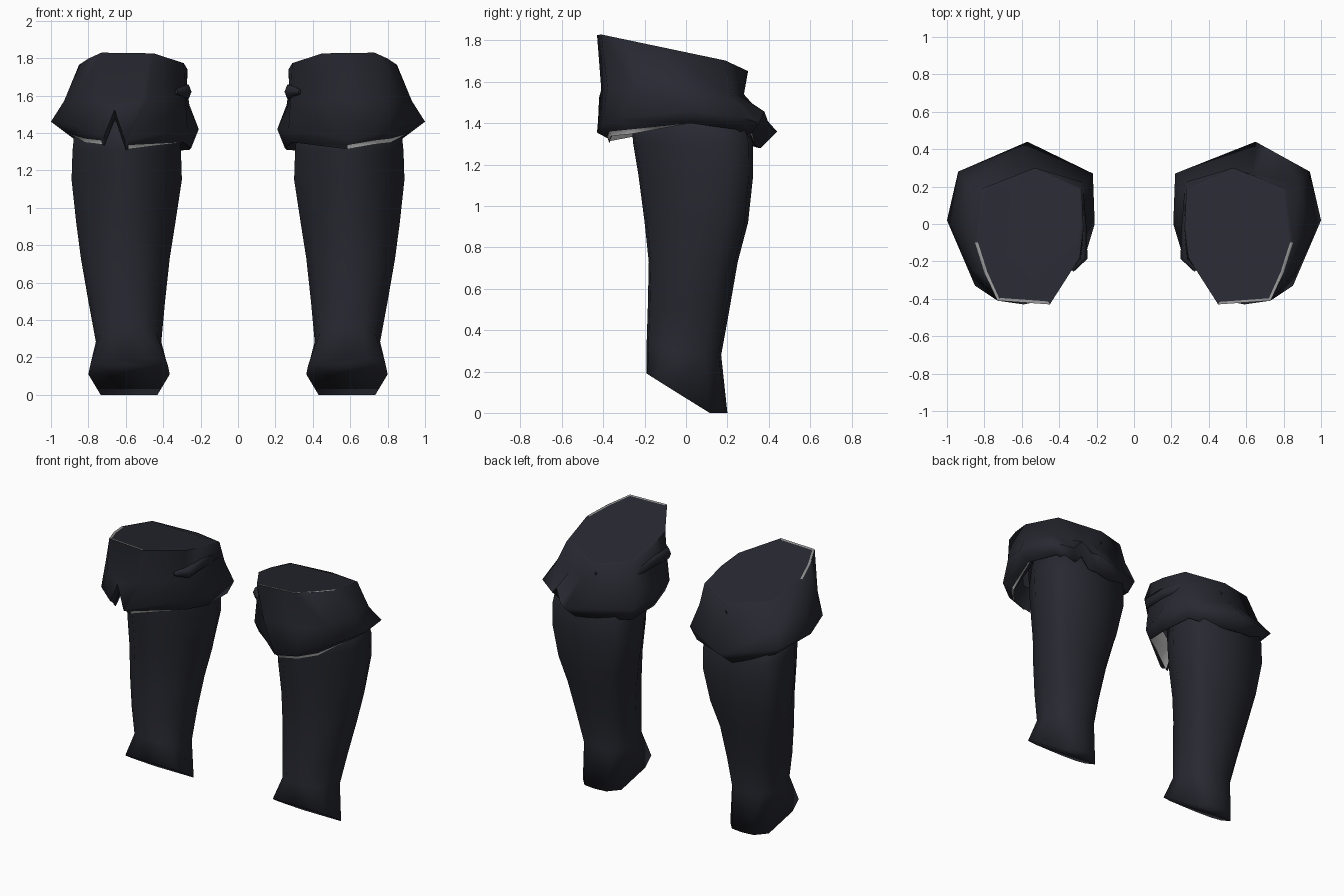
import bpy, bmesh, math
from mathutils import Vector

if "Cube" in bpy.data.objects:
    bpy.data.objects.remove(bpy.data.objects["Cube"])


def material(name, rgb):
    m = bpy.data.materials.new(name)
    m.diffuse_color = (*rgb, 1)
    m.use_nodes = True
    m.node_tree.nodes["Principled BSDF"].inputs["Base Color"].default_value = m.diffuse_color
    return m


DARK = material("charcoal leather", (0.021, 0.022, 0.031))
PALE = material("pale lining", (0.7, 0.7, 0.7))
GREY = material("grey rim", (0.3, 0.3, 0.3))


def finish(bm, name, angle):
    bmesh.ops.recalc_face_normals(bm, faces=bm.faces)
    me = bpy.data.meshes.new(name)
    bm.to_mesh(me)
    bm.free()
    ob = bpy.data.objects.new(name, me)
    bpy.context.collection.objects.link(ob)
    for m in (DARK, PALE, GREY):
        me.materials.append(m)
    bpy.ops.object.select_all(action='DESELECT')
    ob.select_set(True)
    bpy.context.view_layer.objects.active = ob
    bpy.ops.object.shade_smooth_by_angle(angle=math.radians(angle))


def loft(bm, rings):
    """Join closed rings of points with quads; return vertex rings and face bands."""
    vs = [[bm.verts.new(p) for p in r] for r in rings]
    n = len(vs[0])
    bands = [[bm.faces.new((a[i], a[(i + 1) % n], b[(i + 1) % n], b[i]))
              for i in range(n)] for a, b in zip(vs, vs[1:])]
    return vs, bands


def symmetric(half):
    """Full cross-section from its right half (front is -y)."""
    u, v = half[0]
    return [(-u, v), (0, -1)] + half + [(0, 1)] + [(-u, v) for u, v in reversed(half[1:])]


SECTION = symmetric([(.45, -.95), (.86, -.6), (1, 0), (.9, .55), (.62, .93)])
HEM = symmetric([(.52, -.98), (.95, -.77), (1, -.34), (.7, .56), (.40, .95)])
# Shaft levels: z, x min, x max, y front, y back, widening toward the back
SHAFT = [(.28, .41, .76, -.19, .17, 0), (.50, .39, .80, -.185, .21, .05),
         (.73, .365, .84, -.18, .25, .15), (.92, .335, .865, -.20, .30, .3),
         (1.15, .30, .89, -.23, .325, .38), (1.30, .305, .885, -.255, .325, .4),
         (1.46, .32, .87, -.27, .28, .4)]


def section(shape, x0, x1, y0, y1, z, k=0):
    pts = []
    for u, v in shape:
        u = max(-1, min(1, u * (1 + k * v)))
        pts.append(((x0 + x1) / 2 + u * (x1 - x0) / 2, (y0 + y1) / 2 + v * (y1 - y0) / 2, z))
    return pts


def build_shaft(side, sx):
    # Slanted hem: high over the foot, down to the heel
    hem = [(x, y, max(0, .19 - (y + .19) * .63))
           for x, y, _ in section(HEM, .365, .80, -.19, .20, 0)]
    rings = [hem] + [section(SECTION, x0, x1, y0, y1, z, k) for z, x0, x1, y0, y1, k in SHAFT]
    # Raise the front of the ankle ring so it stays above the hem
    rings[1] = [(x, y, z + max(0, -y) * .35) for x, y, z in rings[1]]
    rings = [[(sx * x, y, z) for x, y, z in r] for r in rings]
    bm = bmesh.new()
    vs, _ = loft(bm, rings)
    bm.faces.new(vs[-1])
    # Sole closed in strips between matching left and right hem points
    h = vs[0]
    bm.faces.new((h[0], h[1], h[2], h[3], h[11]))
    for a, b, c, d in ((11, 3, 4, 10), (10, 4, 5, 9), (9, 5, 6, 8)):
        bm.faces.new((h[a], h[b], h[c], h[d]))
    bm.faces.new((h[8], h[6], h[7]))
    finish(bm, side + "_boot_shaft", 140)


# Cuff corners, from the inner front around the outside to the inner side
TOP = [(.45, -.43), (.73, -.41), (.80, -.26), (.85, -.10), (.81, .19),
       (.53, .30), (.28, .19), (.27, -.02), (.29, -.18)]
MID = [(.49, -.41, 1.57), (.77, -.38, 1.57), (.87, -.25, 1.57), (.93, -.02, 1.57),
       (.88, .22, 1.53), (.57, .28, 1.54), (.26, .22, 1.55), (.275, 0, 1.56),
       (.28, -.19, 1.57)]
FLARE = [(.59, -.43, 1.36), (.73, -.41, 1.39), (.85, -.33, 1.42), (1.0, .02, 1.46),
         (.94, .28, 1.43), (.65, .44, 1.36), (.22, .27, 1.40), (.21, 0, 1.42),
         (.27, -.2, 1.42)]
LIP = [(.585, -.38, 1.335), (.73, -.37, 1.36), (.82, -.27, 1.37), (.92, .02, 1.40),
       (.88, .25, 1.37), (.62, .36, 1.28), (.26, .25, 1.31), (.25, 0, 1.32),
       (.29, -.18, 1.35)]


def build_cuff(side, sx, peak_x, edge, cuts):
    top = [(x, y, 1.735 - .21 * y + (.008 if x > .7 else 0) - (.02 if y > .25 else 0))
           for x, y in TOP]
    rings = [[Vector(p) for p in r] for r in (top, MID, FLARE, LIP)]
    rings[2][5].x = peak_x
    # Extra hem points on one edge, lifted into a notch
    for ri, ring in enumerate(rings):
        a, b = ring[edge], ring[edge + 1]
        extra = [a.lerp(b, t) + Vector((0, 0, lift if ri >= 2 else 0)) for t, lift in cuts]
        ring[edge + 1:edge + 1] = extra

    def inward(p, s):
        return Vector((.6 + (p.x - .6) * s, .02 + (p.y - .02) * s, p.z))
    # A lining edge peeks out below the front hem, then runs up to the shaft
    peek = [inward(p, .98) - Vector((0, 0, .022 if p.y < -.2 and p.x > .55 else 0))
            for p in rings[3]]
    inner = [inward(p, .8) for p in rings[3]]
    for p in inner:
        p.z = max(1.44, p.z + .02)
    rings += [peek, inner]
    rings = [[(sx * p.x, p.y, p.z) for p in r] for r in rings]
    bm = bmesh.new()
    vs, bands = loft(bm, rings)
    for f in bands[3]:
        c = f.calc_center_median()
        x = abs(c.x)
        shown = x > .56 if sx > 0 else (x > .76 or x < .5)
        f.material_index = 1 if c.y < -.1 and shown else 0
    for f in bands[4]:
        c = f.calc_center_median()
        f.material_index = 1 if c.y < -.1 and abs(c.x) < .5 else 0
    if edge == 4:
        bands[4][6].material_index = 1
    # Top panel with a thin grey rim along the outer front
    cap = bm.faces.new(vs[0])
    bm.normal_update()
    rim = bmesh.ops.inset_region(bm, faces=[cap], thickness=.016, depth=0)["faces"]
    for f in rim:
        c = f.calc_center_median()
        f.material_index = 2 if c.y < -.12 and abs(c.x) > .45 else 0
    finish(bm, side + "_boot_cuff", 88)


def build_fold(side, sx):
    # Crumpled ridge around the inner side of the cuff
    path = [(.33, -.25, 1.62, .3), (.275, -.18, 1.62, .9), (.28, -.03, 1.625, .9),
            (.285, .15, 1.60, .7), (.52, .265, 1.60, .8), (.72, .22, 1.59, .2)]
    rings = []
    for i, (x, y, z, r) in enumerate(path):
        p, q = path[max(0, i - 1)], path[min(len(path) - 1, i + 1)]
        out = Vector((-(q[1] - p[1]), q[0] - p[0], 0)).normalized()
        ring = []
        for k in range(6):
            a = k * math.tau / 6
            v = Vector((x, y, z)) + out * (.03 * r * math.cos(a))
            ring.append((sx * v.x, v.y, v.z + .045 * r * math.sin(a)))
        rings.append(ring)
    bm = bmesh.new()
    vs, _ = loft(bm, rings)
    bm.faces.new(vs[0])
    bm.faces.new(vs[-1])
    finish(bm, side + "_cuff_fold", 70)


for side, sx in (("right", 1), ("left", -1)):
    build_shaft(side, sx)
    build_fold(side, sx)
build_cuff("right", 1, .65, 4, [(.45, 0), (.62, .07), (.8, 0)])
build_cuff("left", -1, .57, 0, [(.1, -.01), (.5, .15), (.9, -.005)])
